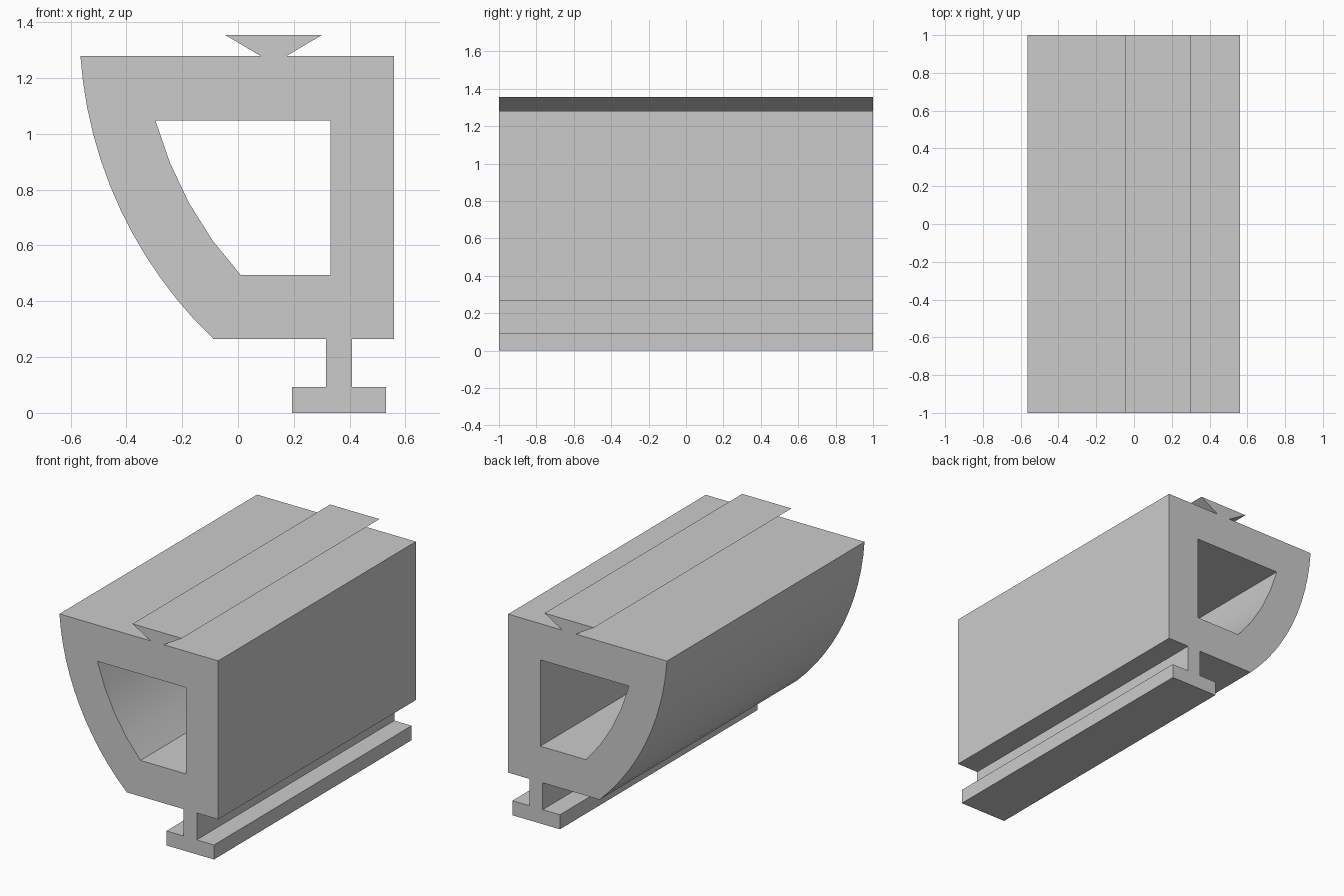
import bpy
import bmesh
from math import sin, cos, radians
from mathutils import Matrix

default_cube = bpy.data.objects.get("Cube")
if default_cube:
    bpy.data.objects.remove(default_cube, do_unlink=True)

grey = bpy.data.materials.new("plain_grey")
grey.use_nodes = True
colour = (0.6, 0.6, 0.6, 1)
grey.diffuse_color = colour
grey.node_tree.nodes["Principled BSDF"].inputs["Base Color"].default_value = colour

CX, CZ = 0.988, 1.39  # shared centre of both curved walls


def arc(radius, start, end, steps):
    """Interior points of a wall arc, angles measured below horizontal."""
    angles = [radians(start + (end - start) * i / steps) for i in range(1, steps)]
    return [(CX - radius * cos(a), CZ - radius * sin(a)) for a in angles]


# Outer outline: curved wall, foot rail, straight wall, dovetail rail
outer = [(-0.565, 1.28)] + arc(1.557, 4.05, 46.25, 12) + [(-0.088, 0.265)]
outer += [(0.315, 0.265), (0.315, 0.093), (0.193, 0.093), (0.193, 0),
          (0.53, 0), (0.53, 0.093), (0.408, 0.093), (0.408, 0.265)]
outer += [(0.56, 0.265), (0.56, 1.28)]
outer += [(0.175, 1.28), (0.302, 1.355), (-0.047, 1.355), (0.08, 1.28)]

# Hollow channel with a concentric curved wall
inner = [(-0.296, 1.048)] + arc(1.327, 14.95, 42.45, 4)
inner += [(0.009, 0.495), (0.332, 0.495), (0.332, 1.048)]

# Filled profile extruded along the length
profile = bpy.data.curves.new("profile", "CURVE")
profile.dimensions = "2D"
profile.fill_mode = "BOTH"
profile.extrude = 1
for outline in (outer, inner):
    spline = profile.splines.new("POLY")
    spline.points.add(len(outline) - 1)
    for point, (x, z) in zip(spline.points, outline):
        point.co = (x, z, 0, 1)
    spline.use_cyclic_u = True
helper = bpy.data.objects.new("profile_helper", profile)
bpy.context.collection.objects.link(helper)
bpy.context.view_layer.update()
evaluated = helper.evaluated_get(bpy.context.evaluated_depsgraph_get())
mesh = bpy.data.meshes.new_from_object(evaluated)
bpy.data.objects.remove(helper, do_unlink=True)

# Weld the caps to the walls and stand the extrusion upright
bm = bmesh.new()
bm.from_mesh(mesh)
bmesh.ops.remove_doubles(bm, verts=bm.verts, dist=0.0005)
bm.transform(Matrix.Rotation(radians(90), 4, "X"))
bmesh.ops.recalc_face_normals(bm, faces=bm.faces)
bm.to_mesh(mesh)
bm.free()
mesh.materials.clear()
mesh.materials.append(grey)

beam = bpy.data.objects.new("hollow_rail_beam", mesh)
bpy.context.collection.objects.link(beam)
bpy.ops.object.select_all(action="DESELECT")
beam.select_set(True)
bpy.context.view_layer.objects.active = beam
bpy.ops.object.shade_smooth_by_angle(angle=radians(20))
